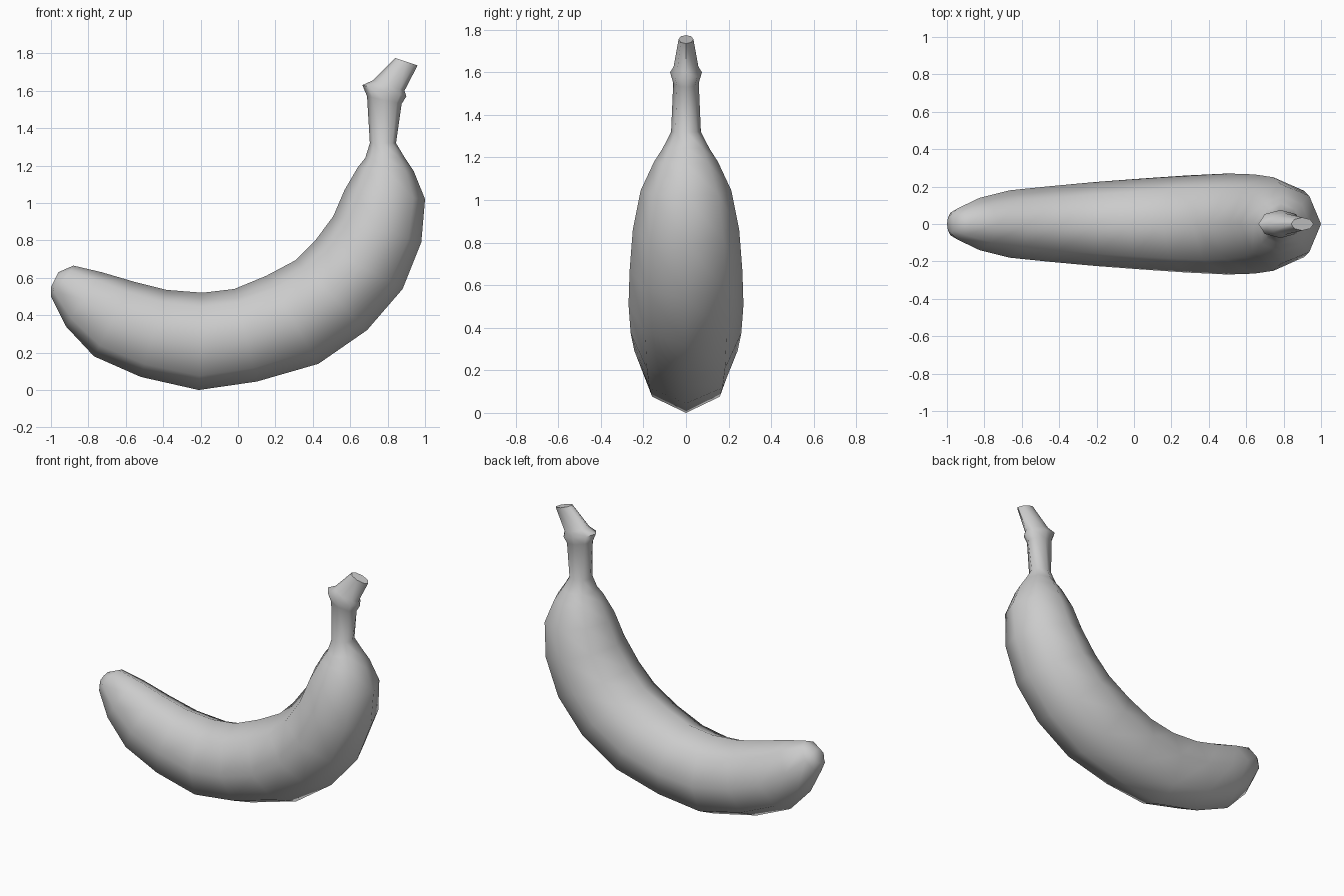
import bpy, bmesh, math
from mathutils import Vector

if "Cube" in bpy.data.objects:
    bpy.data.objects.remove(bpy.data.objects["Cube"])

# Cross-sections: inner edge x, z, outer edge x, z, half width in y
body = [
    (-.96, .63, -1.0, .55, .05), (-.88, .665, -1.0, .50, .085),
    (-.73, .63, -.92, .34, .14), (-.56, .58, -.77, .18, .18),
    (-.38, .535, -.52, .07, .202), (-.19, .52, -.21, .0, .225),
    (-.02, .54, .10, .045, .243), (.15, .61, .43, .14, .26),
    (.31, .695, .69, .32, .27), (.41, .795, .88, .54, .265),
    (.51, .93, .98, .79, .25), (.57, 1.07, 1.0, 1.02, .213),
    (.64, 1.19, .94, 1.17, .15), (.68, 1.24, .89, 1.245, .11),
]
stem = [
    (.705, 1.32, .845, 1.32, .07), (.69, 1.57, .875, 1.53, .06),
    (.665, 1.63, .90, 1.57, .075), (.72, 1.655, .89, 1.60, .058),
    (.84, 1.775, .96, 1.735, .035),
]
SIDES = 8


def loft(name, sections):
    bm = bmesh.new()
    rings = []
    for xi, zi, xo, zo, w in sections:
        a, b = Vector((xi, 0, zi)), Vector((xo, 0, zo))
        mid, half = (a + b) / 2, (a - b) / 2
        ring = []
        for i in range(SIDES):
            t = math.tau * i / SIDES
            ring.append(bm.verts.new(mid + half * math.cos(t) + Vector((0, w * math.sin(t), 0))))
        rings.append(ring)
    for r, s in zip(rings, rings[1:]):
        for i in range(SIDES):
            j = (i + 1) % SIDES
            bm.faces.new((r[i], r[j], s[j], s[i]))
    bm.faces.new(rings[0])
    bm.faces.new(rings[-1])
    bmesh.ops.recalc_face_normals(bm, faces=bm.faces)
    mesh = bpy.data.meshes.new(name)
    bm.to_mesh(mesh)
    bm.free()
    obj = bpy.data.objects.new(name, mesh)
    bpy.context.collection.objects.link(obj)
    bpy.context.view_layer.objects.active = obj
    obj.select_set(True)
    bpy.ops.object.shade_smooth_by_angle(angle=math.radians(65))
    return obj


# Curved fruit with its stem as one continuous skin
loft("banana", body + stem)
